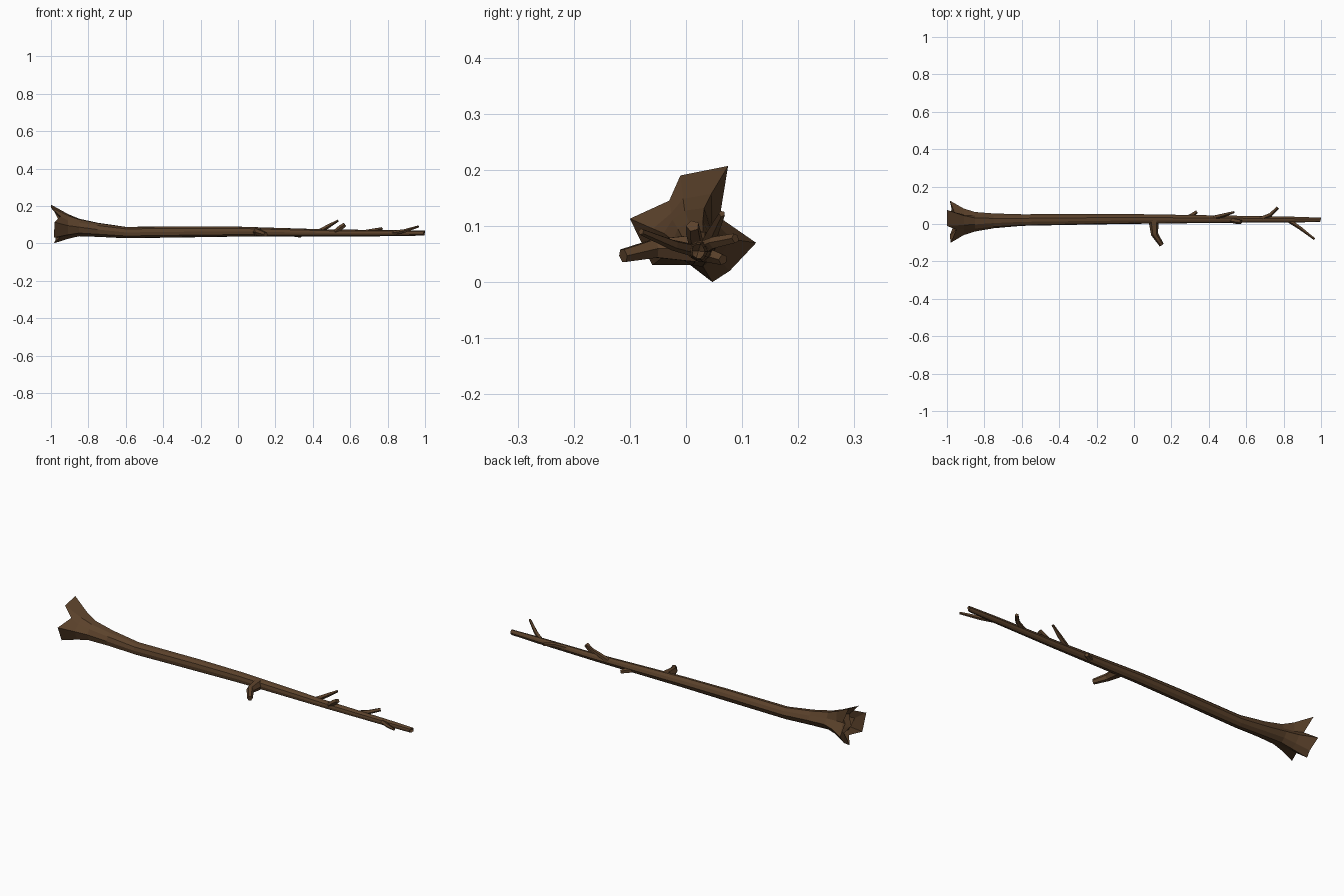
import bpy, bmesh, math, random
from mathutils import Vector

if "Cube" in bpy.data.objects:
    bpy.data.objects.remove(bpy.data.objects["Cube"])

random.seed(4)
bark = bpy.data.materials.new("bark")
bark.diffuse_color = (0.105, 0.054, 0.024, 1)
bark.use_nodes = True
bark.node_tree.nodes["Principled BSDF"].inputs["Base Color"].default_value = bark.diffuse_color


def finish(name, bm):
    bmesh.ops.recalc_face_normals(bm, faces=bm.faces)
    me = bpy.data.meshes.new(name)
    bm.to_mesh(me)
    bm.free()
    me.materials.append(bark)
    ob = bpy.data.objects.new(name, me)
    bpy.context.collection.objects.link(ob)
    return ob


def loft(bm, rings):
    loops = [[bm.verts.new(p) for p in r] for r in rings]
    n = len(loops[0])
    for a, b in zip(loops, loops[1:]):
        for i in range(n):
            j = (i + 1) % n
            bm.faces.new((a[i], a[j], b[j], b[i]))
    return loops


# Flared root outline: x, y, z of each lobe tip and valley
ROOT = [(-1, -.01, .19), (-1, .075, .207), (-.955, .06, .115), (-.985, .125, .07),
        (-.975, .078, .02), (-.985, .047, .0), (-.955, .008, .03), (-.985, -.06, .03),
        (-.98, -.10, .113), (-.95, -.03, .145)]
N = len(ROOT)
ROOT_C = Vector((0, .02, .09))

# Trunk sections: x, centre y, centre z, half width y, half height z, root influence
SECTIONS = [(-.91, .014, .085, .042, .042, .42), (-.85, .012, .083, .042, .038, .16),
            (-.75, .016, .072, .037, .036, .05), (-.6, .02, .058, .032, .032, 0),
            (-.25, .024, .062, .029, .031, 0), (0, .026, .063, .027, .028, 0),
            (.5, .025, .055, .020, .020, 0), (.85, .023, .055, .016, .017, 0),
            (1, .022, .055, .012, .014, 0)]


def trunk_ring(x, cy, cz, ry, rz, w):
    pts = []
    for i, root in enumerate(ROOT):
        a = math.radians(107 - 36 * i)
        k = 1.0 if i % 2 else .93
        y = cy + (1 - w) * ry * k * math.cos(a) + w * (root[1] - ROOT_C.y)
        z = cz + (1 - w) * rz * k * math.sin(a) + w * (root[2] - ROOT_C.z)
        pts.append((x, y, z))
    return pts


# Trunk with hollowed, broken root end and a jagged tip
bm = bmesh.new()
inner = [(-.955 + .02 * (i % 2), .02 + (p[1] - .02) * .5, .09 + (p[2] - .09) * .5)
         for i, p in enumerate(ROOT)]
tip = [(x - random.uniform(0, .012), y, z) for x, y, z in trunk_ring(*SECTIONS[-1])]
tip[2] = (1, tip[2][1], tip[2][2])
loops = loft(bm, [inner, ROOT] + [trunk_ring(*s) for s in SECTIONS[:-1]] + [tip])
for loop, c in ((loops[0], (-.975, .02, .085)), (loops[-1], (.985, .022, .055))):
    v = bm.verts.new(c)
    for i in range(N):
        bm.faces.new((loop[i], loop[(i + 1) % N], v))
finish("trunk", bm)


# Side branches: path points with a radius at each
def branch(name, path, sides=5):
    pts = [Vector(p[:3]) for p in path]
    rings = []
    for i, p in enumerate(pts):
        d = (pts[min(i + 1, len(pts) - 1)] - pts[max(i - 1, 0)]).normalized()
        u = d.cross(Vector((0, 0, 1))).normalized()
        v = d.cross(u)
        rings.append([p + path[i][3] * (u * math.cos(t) + v * math.sin(t))
                      for t in (math.tau * k / sides for k in range(sides))])
    bm = bmesh.new()
    loops = loft(bm, rings)
    bm.faces.new(loops[0])
    bm.faces.new(loops[-1])
    finish(name, bm)


branch("crooked_branch", [(.105, .02, .06, .028), (.11, -.055, .06, .019),
                          (.148, -.112, .047, .013)], 6)
branch("upper_twig", [(.43, .035, .062, .013), (.48, .048, .09, .011), (.535, .064, .122, .006)])
branch("upper_stub", [(.52, .02, .06, .014), (.55, .014, .085, .014), (.572, .012, .1, .012)])
branch("back_twig", [(.67, .025, .058, .013), (.73, .05, .07, .011), (.768, .088, .078, .009)])
branch("front_twig", [(.83, .018, .056, .012), (.89, -.022, .066, .010), (.965, -.08, .09, .006)])
branch("back_stub", [(.29, .035, .05, .014), (.32, .054, .044, .012), (.335, .066, .04, .010)])
